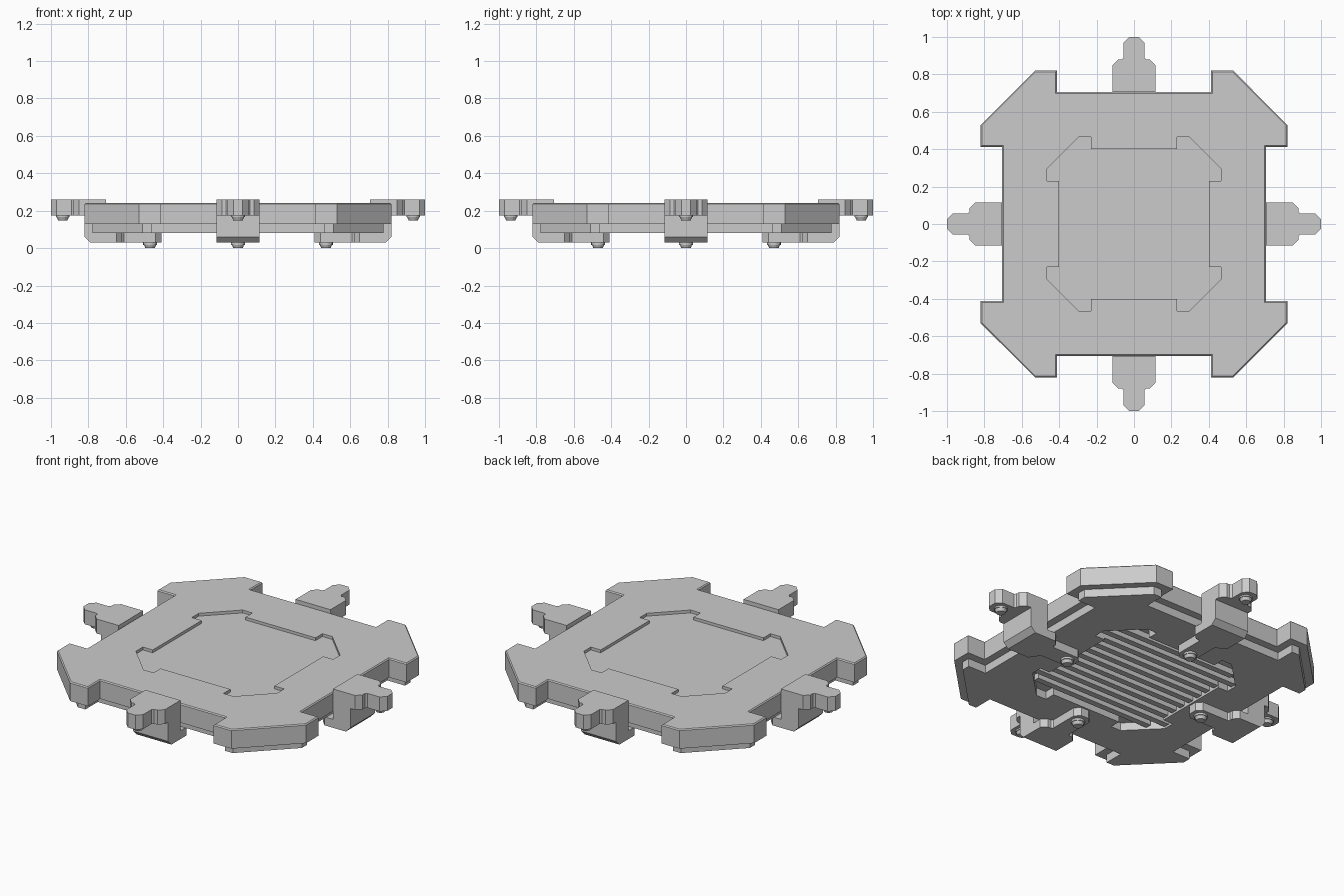
import bpy, bmesh, math
from mathutils import Matrix

if "Cube" in bpy.data.objects:
    bpy.data.objects.remove(bpy.data.objects["Cube"])


def obj_from(bm, name):
    bmesh.ops.recalc_face_normals(bm, faces=bm.faces)
    me = bpy.data.meshes.new(name)
    bm.to_mesh(me)
    bm.free()
    ob = bpy.data.objects.new(name, me)
    bpy.context.collection.objects.link(ob)
    return ob


def add_prism(bm, pts, z0, z1, mat=None):
    vs = [bm.verts.new((x, y, z0)) for x, y in pts]
    face = bm.faces.new(vs)
    r = bmesh.ops.extrude_face_region(bm, geom=[face])
    top = [v for v in r["geom"] if isinstance(v, bmesh.types.BMVert)]
    bmesh.ops.translate(bm, verts=top, vec=(0, 0, z1 - z0))
    if mat:
        bmesh.ops.transform(bm, matrix=mat, verts=vs + top)


def prism(name, pts, z0, z1):
    bm = bmesh.new()
    add_prism(bm, pts, z0, z1)
    return obj_from(bm, name)


def outline(a, c, n, d):
    # chamfered square with a notch in the middle of every side
    quad = [(d, n), (a, n), (a, c), (c, a), (n, a), (n, d)]
    pts = []
    for _ in range(4):
        pts += quad
        quad = [(-y, x) for x, y in quad]
    return pts


def cut(ob, cutter):
    m = ob.modifiers.new("cut", "BOOLEAN")
    m.operation = "DIFFERENCE"
    m.solver = "EXACT"
    m.object = cutter
    cutter.hide_render = True
    bpy.context.view_layer.objects.active = ob
    bpy.ops.object.modifier_apply(modifier=m.name)
    bpy.data.objects.remove(cutter)


inner = outline(0.465, 0.295, 0.23, 0.40)

# Top plate with softened edge and shallow centre recess
plate = prism("top_plate", outline(0.82, 0.53, 0.413, 0.705), 0.128, 0.241)
bm = bmesh.new()
bm.from_mesh(plate.data)
edges = [e for e in bm.edges if all(v.co.z > 0.24 for v in e.verts)]
bmesh.ops.bevel(bm, geom=edges, offset=0.006, segments=1, affect="EDGES")
bm.to_mesh(plate.data)
bm.free()
cut(plate, prism("recess_cutter", inner, 0.224, 0.3))

# Lower plate with grille opening
lower = prism("lower_plate", outline(0.777, 0.51, 0.46, 0.66), 0.08, 0.13)
cut(lower, prism("opening_cutter", inner, 0.0, 0.127))

# Grille slats across the opening
bm = bmesh.new()
for i in range(-5, 6):
    y = i * 0.07
    h = 0.40 if abs(y) < 0.23 else min(0.465, 0.745 - abs(y))
    add_prism(bm, [(-h, y - 0.018), (h, y - 0.018), (h, y + 0.018), (-h, y + 0.018)],
              0.092, 0.128)
obj_from(bm, "grille_slats")


def tongue(x0, x1, tip, w=0.115, n=0.055):
    # wide root narrowing to a chamfered tip
    s = 1 if tip > x0 else -1
    half = [(x0, w), (x1, w), (x1 + s * 0.03, w - 0.03), (x1 + s * 0.03, n + 0.01),
            (x1 + s * 0.04, n), (tip - s * 0.03, n), (tip, n - 0.03)]
    return half + [(x, -y) for x, y in reversed(half)]


def bolt(bm, x, z):
    # washer and tapered head hanging below height z
    for r1, r2, top, h in ((0.037, 0.037, z, 0.012), (0.033, 0.025, z - 0.012, 0.018)):
        bmesh.ops.create_cone(bm, cap_ends=True, segments=16, radius1=r2, radius2=r1,
                              depth=h, matrix=Matrix.Translation((x, 0, top - h / 2)))


# Side clips: wall, upper tongue, lower tongue and two bolts
wall = [(0.66, 0.03), (0.79, 0.03), (0.82, 0.06), (0.82, 0.18),
        (0.705, 0.18), (0.705, 0.08), (0.66, 0.08)]
bm = bmesh.new()
add_prism(bm, wall, -0.115, 0.115, Matrix.Rotation(math.pi / 2, 4, "X"))
add_prism(bm, tongue(0.705, 0.85, 1.0), 0.175, 0.261)
add_prism(bm, tongue(0.66, 0.65, 0.41), 0.03, 0.082)
bolt(bm, 0.937, 0.178)
bolt(bm, 0.47, 0.03)
clip = obj_from(bm, "side_clip_1")
for k in range(1, 4):
    c = clip.copy()
    c.name = f"side_clip_{k + 1}"
    c.rotation_euler.z = k * math.pi / 2
    bpy.context.collection.objects.link(c)
